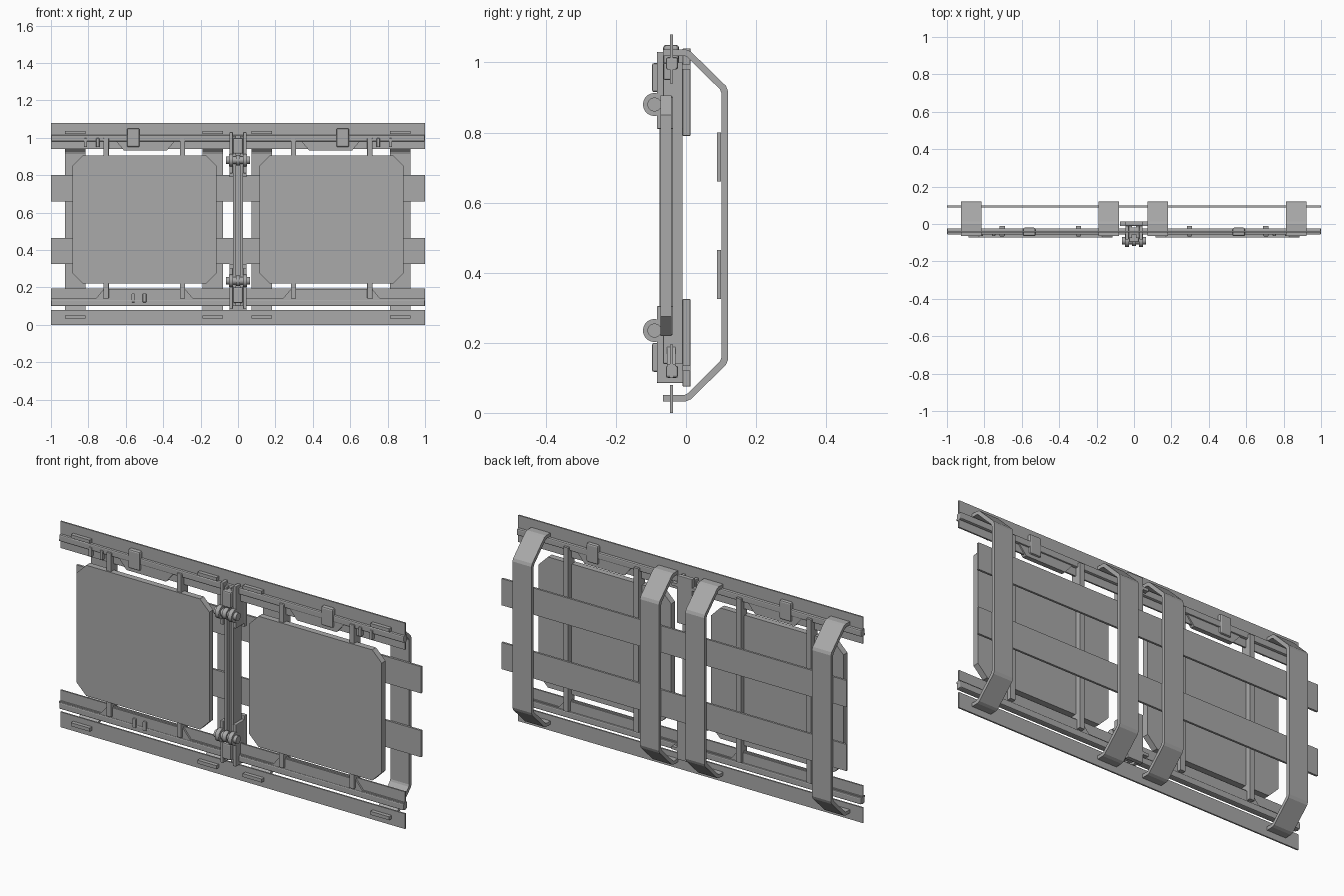
import bpy, bmesh, math
from mathutils import Vector

cube = bpy.data.objects.get("Cube")
if cube:
    bpy.data.objects.remove(cube, do_unlink=True)

grey = bpy.data.materials.new("plain grey")
grey.use_nodes = True
COL = (0.4, 0.4, 0.4, 1)
grey.diffuse_color = COL
grey.node_tree.nodes["Principled BSDF"].inputs["Base Color"].default_value = COL

MID = 0.535  # height of the straps' mirror line


def prism(name, pts, axis, a, b, bevel=0):
    """Extrude a closed 2D outline along x (points are y, z) or y (points are x, z)."""
    bm = bmesh.new()
    make = (lambda p: (a, p[0], p[1])) if axis == "x" else (lambda p: (p[0], a, p[1]))
    face = bm.faces.new([bm.verts.new(make(p)) for p in pts])
    ext = bmesh.ops.extrude_face_region(bm, geom=[face])
    move = Vector((b - a, 0, 0)) if axis == "x" else Vector((0, b - a, 0))
    bmesh.ops.translate(bm, vec=move, verts=[v for v in ext["geom"] if isinstance(v, bmesh.types.BMVert)])
    bmesh.ops.recalc_face_normals(bm, faces=bm.faces)
    mesh = bpy.data.meshes.new(name)
    bm.to_mesh(mesh)
    bm.free()
    obj = bpy.data.objects.new(name, mesh)
    bpy.context.collection.objects.link(obj)
    mesh.materials.append(grey)
    if bevel:
        mod = obj.modifiers.new("Bevel", "BEVEL")
        mod.width, mod.segments = bevel, 2
    return obj


def box(name, x, y, z, bevel=0):
    pts = [(x[0], z[0]), (x[1], z[0]), (x[1], z[1]), (x[0], z[1])]
    return prism(name, pts, "y", y[0], y[1], bevel)


def pin(name, x0, x1, y, z, r):
    """Round bar lying along x."""
    n = 20
    pts = [(y + r * math.cos(math.tau * i / n), z + r * math.sin(math.tau * i / n)) for i in range(n)]
    obj = prism(name, pts, "x", x0, x1)
    bpy.ops.object.select_all(action="DESELECT")
    obj.select_set(True)
    bpy.context.view_layer.objects.active = obj
    bpy.ops.object.shade_smooth_by_angle(angle=math.radians(35))


def span(c, w):
    return (c - w / 2, c + w / 2)


def mir(x, side):
    return tuple(sorted((x[0] * side, x[1] * side)))


# Long thin plates and the ribs running along them
box("top_plate", (-1, 1), (-0.045, -0.037), (0.94, 1.08))
box("bottom_plate", (-1, 1), (-0.045, -0.037), (0, 0.08))
box("lower_rail_plate", (-1, 1), (-0.045, -0.037), (0.10, 0.195))
box("top_rib", (-1, 1), (-0.057, -0.023), (0.98, 1.015), 0.006)
box("lower_rib", (-1, 1), (-0.057, -0.023), (0.10, 0.135), 0.006)

# Horizontal slats at the back
for name, z in (("lower_slat", (0.325, 0.465)), ("upper_slat", (0.66, 0.80))):
    box(name, (-1, 1), (0.089, 0.1), z)

# Bent straps, made from a half path and its mirror
half_out = [(-0.065, 0.033), (0, 0.033), (0.014, 0.039), (0.114, 0.137), (0.12, 0.152)]
half_in = [(-0.065, 0.051), (-0.005, 0.051), (0.004, 0.055), (0.097, 0.147), (0.101, 0.157)]


def flip(pts):
    return [(y, 2 * MID - z) for y, z in reversed(pts)]


outline = half_out + flip(half_out) + list(reversed(flip(half_in))) + list(reversed(half_in))
for i, x in enumerate((-0.87, -0.135, 0.128, 0.868)):
    x0, x1 = span(x, 0.11)
    prism(f"strap_{i + 1}", outline, "x", x0, x1)

for s, side in ((-1, "right"), (1, "left")):
    # Front panel with cut corners
    x0, x1, z0, z1, c = 0.115, 0.885, 0.22, 0.905, 0.055
    pts = [(x0 + c, z0), (x1 - c, z0), (x1, z0 + c), (x1, z1 - c),
           (x1 - c, z1), (x0 + c, z1), (x0, z1 - c), (x0, z0 + c)]
    prism(f"{side}_panel", [(s * x, z) for x, z in pts], "y", -0.073, -0.041)

    # Stepped flanges on the rails
    prism(f"{side}_top_flange", [(s * x, z) for x, z in (
        (0.045, 0.99), (0.045, 0.98), (0.34, 0.98), (0.38, 0.932), (0.61, 0.932),
        (0.65, 0.98), (1, 0.98), (1, 0.99))], "y", -0.054, -0.03)
    prism(f"{side}_lower_flange", [(s * x, z) for x, z in (
        (0.045, 0.13), (1, 0.13), (1, 0.14), (0.76, 0.14), (0.72, 0.188),
        (0.28, 0.188), (0.24, 0.14), (0.045, 0.14))], "y", -0.054, -0.03)

    # Uprights and their front clips
    for n, x in enumerate((0.297, 0.705)):
        xs = mir(span(x, 0.028), s)
        box(f"{side}_upright_{n + 1}", xs, (-0.038, -0.01), (0.14, 1.0))
        box(f"{side}_upper_clip_{n + 1}", xs, (-0.066, -0.01), (0.90, 1.0), 0.004)
        box(f"{side}_lower_clip_{n + 1}", xs, (-0.066, -0.01), (0.14, 0.225), 0.004)

    # Latch block and small tabs on the top rail
    box(f"{side}_latch", mir(span(0.56, 0.068), s), (-0.065, -0.02), (0.95, 1.05), 0.008)
    for n, x in enumerate((0.75, 0.815)):
        box(f"{side}_top_tab_{n + 1}", mir(span(x, 0.018), s), (-0.064, -0.04), (0.95, 0.998), 0.004)

# Small tabs on the lower rail
for n, x in enumerate((-0.56, -0.5)):
    box(f"lower_tab_{n + 1}", span(x, 0.02), (-0.064, -0.04), (0.12, 0.168), 0.004)

# Centre column
for s, side in ((-1, "right"), (1, "left")):
    box(f"{side}_column_bar", mir((0.011, 0.026), s), (-0.075, -0.01), (0.1, 1.01))
box("column_core", (-0.011, 0.011), (-0.05, -0.02), (0.1, 1.01))

# Hinge assemblies at both ends of the column
for name, d, zc in (("upper", 1, 0.88), ("lower", -1, 0.235)):
    def zz(a, b):
        return tuple(sorted((zc + d * a, zc + d * b)))
    pin(f"{name}_hinge_pin", -0.065, 0.065, -0.09, zc, 0.02)
    pin(f"{name}_hinge_barrel", -0.012, 0.012, -0.09, zc, 0.028)
    box(f"{name}_hinge_block", (-0.026, 0.026), (-0.097, -0.02), zz(0.035, 0.118), 0.006)
    box(f"{name}_back_bracket", (-0.045, 0.045), (-0.01, 0.013), zz(-0.09, 0.16), 0.003)
    box(f"{name}_cross_tie", (-0.075, 0.075), (-0.01, 0.013), zz(0.1, 0.115))
    for s, side in ((-1, "right"), (1, "left")):
        box(f"{name}_{side}_cheek", mir((0.028, 0.046), s), (-0.083, -0.008), zz(-0.07, 0.15), 0.003)
        lug = mir((0.026, 0.048), s)
        pin(f"{name}_{side}_lug", lug[0], lug[1], -0.09, zc, 0.033)
